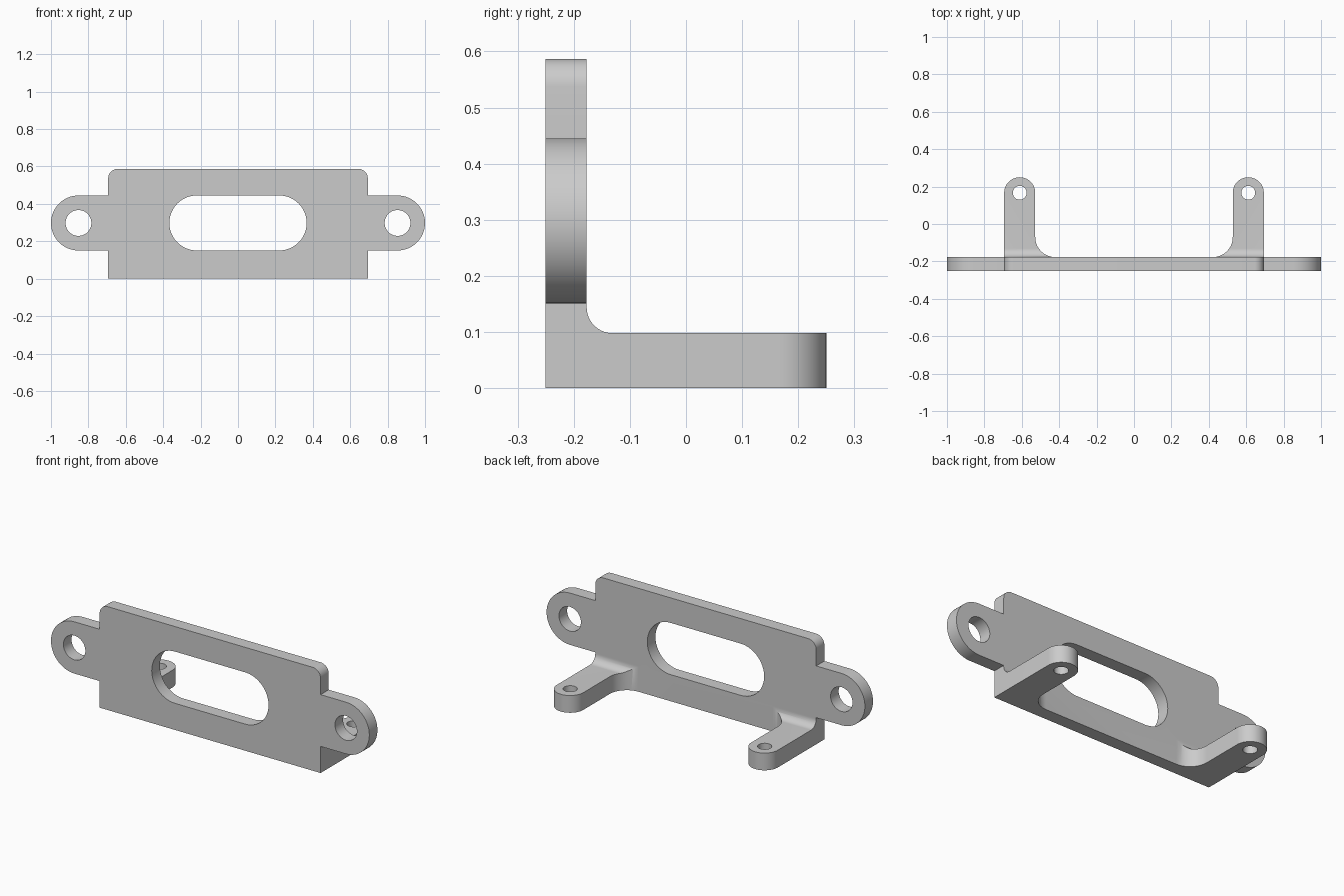
import bpy, bmesh
from math import sin, cos, radians

cube = bpy.data.objects.get("Cube")
if cube:
    bpy.data.objects.remove(cube, do_unlink=True)

# Single material
grey = bpy.data.materials.new("light_grey")
grey.use_nodes = True
colour = (0.6, 0.6, 0.6, 1)
grey.diffuse_color = colour
grey.node_tree.nodes["Principled BSDF"].inputs["Base Color"].default_value = colour

# Main dimensions
FRONT, BACK, TIP = -0.25, -0.177, 0.25
HALF_W, HEIGHT, CORNER = 0.694, 0.587, 0.05
MID_Z, EAR_X, EAR_R, EAR_HOLE = 0.298, 0.853, 0.147, 0.069
SLOT_X = 0.22
ARM_IN, ARM_TOP, ARM_HOLE = 0.528, 0.098, 0.037
FLARE, FILLET = 0.107, 0.046


def arc(cx, cy, r, start, end, steps=16):
    angles = [radians(start + (end - start) * i / steps) for i in range(steps + 1)]
    return [(cx + r * cos(a), cy + r * sin(a)) for a in angles]


def circle(cx, cy, r):
    return arc(cx, cy, r, 0, 360, 48)[:-1]


def prism(name, outline, axis, low, high):
    """Extrude a 2D outline along the given axis."""
    place = {"x": lambda u, v: (low, u, v),
             "y": lambda u, v: (u, low, v),
             "z": lambda u, v: (u, v, low)}[axis]
    bm = bmesh.new()
    face = bm.faces.new([bm.verts.new(place(u, v)) for u, v in outline])
    new = bmesh.ops.extrude_face_region(bm, geom=[face])["geom"]
    shift = [high - low if a == axis else 0 for a in "xyz"]
    bmesh.ops.translate(bm, vec=shift,
                        verts=[g for g in new if isinstance(g, bmesh.types.BMVert)])
    bmesh.ops.recalc_face_normals(bm, faces=bm.faces)
    mesh = bpy.data.meshes.new(name)
    bm.to_mesh(mesh)
    bm.free()
    mesh.materials.append(grey)
    obj = bpy.data.objects.new(name, mesh)
    bpy.context.collection.objects.link(obj)
    return obj


def combine(target, tool, operation):
    """Apply a boolean and discard the tool object."""
    mod = target.modifiers.new(operation.lower(), "BOOLEAN")
    mod.operation, mod.solver, mod.object = operation, "EXACT", tool
    bpy.ops.object.select_all(action="DESELECT")
    target.select_set(True)
    bpy.context.view_layer.objects.active = target
    bpy.ops.object.modifier_apply(modifier=mod.name)
    bpy.data.objects.remove(tool, do_unlink=True)


# Face plate with rounded top corners and two round ears
half = [(HALF_W, 0), (HALF_W, MID_Z - EAR_R)]
half += arc(EAR_X, MID_Z, EAR_R, -90, 90, 32)
half += [(HALF_W, MID_Z + EAR_R)]
half += arc(HALF_W - CORNER, HEIGHT - CORNER, CORNER, 0, 90, 10)
bracket = prism("mounting_bracket", half + [(-x, z) for x, z in reversed(half)],
                "y", FRONT, BACK)

# Flat arms, flared into the plate, with a fillet on top
for side in (-1, 1):
    arm_r = (HALF_W - ARM_IN) / 2
    arm_x = HALF_W - arm_r
    tip_y = TIP - arm_r
    plan = [(HALF_W, BACK - 0.03)] + arc(arm_x, tip_y, arm_r, 0, 180, 32)
    plan += arc(ARM_IN - FLARE, BACK + FLARE, FLARE, 0, -90)
    plan += [(ARM_IN - FLARE, BACK - 0.03)]
    arm = prism("arm", [(side * x, y) for x, y in plan], "z", 0, 0.15)
    profile = [(0.4, ARM_TOP)]
    profile += arc(BACK + FILLET, ARM_TOP + FILLET, FILLET, 270, 180)
    profile += [(BACK, 0.2), (0.4, 0.2)]
    combine(arm, prism("fillet_cutter", profile, "x", -1, 1), "DIFFERENCE")
    combine(arm, prism("arm_hole_cutter", circle(side * arm_x, tip_y, ARM_HOLE),
                       "z", -0.1, 0.3), "DIFFERENCE")
    combine(bracket, arm, "UNION")
    # Ear hole
    combine(bracket, prism("ear_hole_cutter", circle(side * EAR_X, MID_Z, EAR_HOLE),
                           "y", -0.4, -0.1), "DIFFERENCE")

# Central rounded slot
slot = arc(SLOT_X, MID_Z, EAR_R, -90, 90, 32) + arc(-SLOT_X, MID_Z, EAR_R, 90, 270, 32)
combine(bracket, prism("slot_cutter", slot, "y", -0.4, -0.1), "DIFFERENCE")

bpy.ops.object.shade_smooth_by_angle(angle=radians(30))
